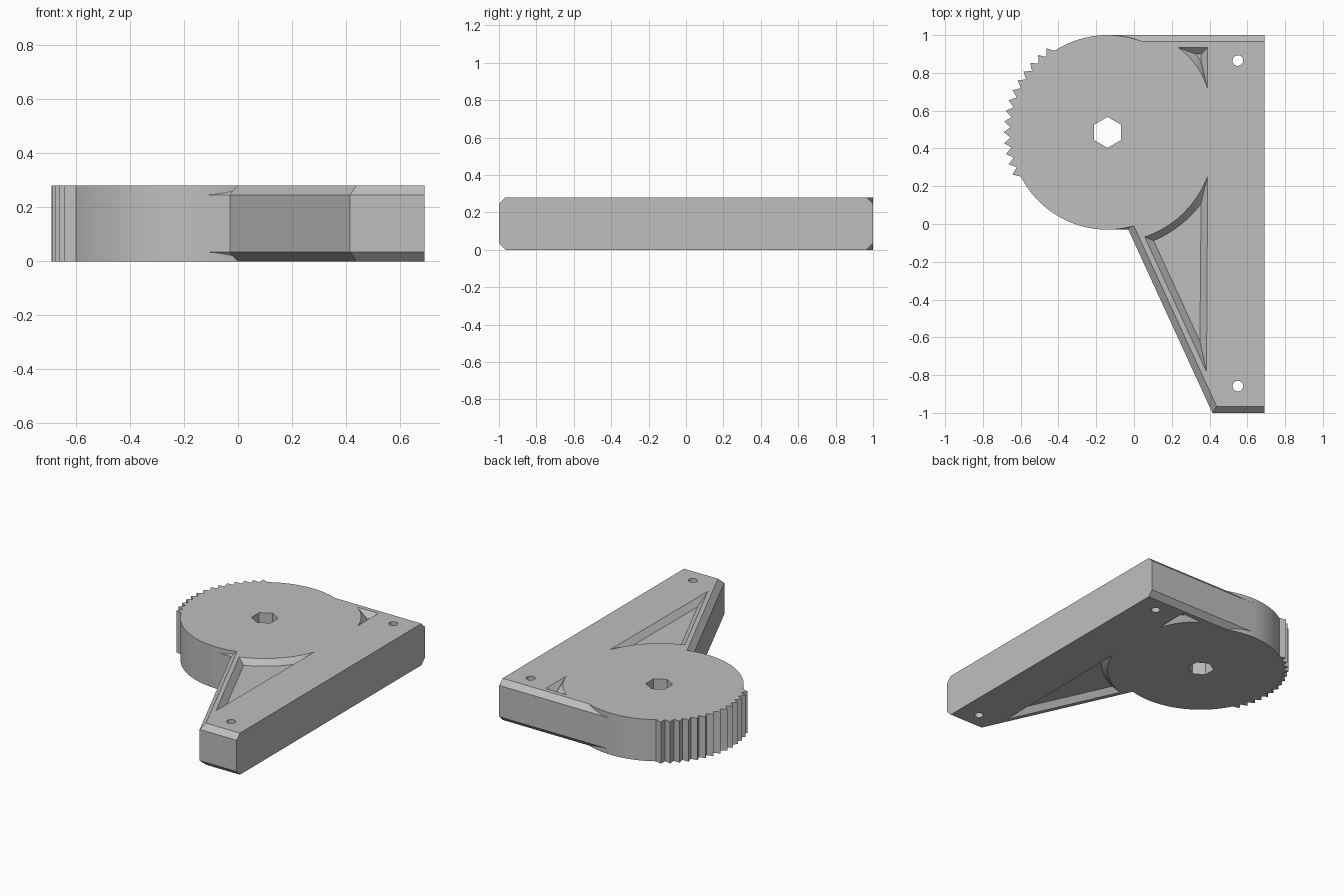
import bpy, bmesh
from math import sin, cos, acos, asin, atan2, radians, pi
from mathutils import Vector

cube = bpy.data.objects.get("Cube")
if cube:
    bpy.data.objects.remove(cube, do_unlink=True)

H = 0.28            # plate thickness
C = 0.035           # chamfer size
CX, CY = -0.14, 0.485
DISC_R, TIP_R = 0.515, 0.55

grey = bpy.data.materials.new("plain grey")
grey.use_nodes = True
colour = (0.52, 0.52, 0.52, 1)
grey.diffuse_color = colour
grey.node_tree.nodes["Principled BSDF"].inputs["Base Color"].default_value = colour


def loft(name, levels):
    """Solid from a stack of (z, outline) levels with equal point counts."""
    bm = bmesh.new()
    rings = [[bm.verts.new((x, y, z)) for x, y in pts] for z, pts in levels]
    n = len(rings[0])
    for a, b in zip(rings, rings[1:]):
        for i in range(n):
            j = (i + 1) % n
            bm.faces.new((a[i], a[j], b[j], b[i]))
    bm.faces.new(rings[0])
    bm.faces.new(rings[-1])
    bmesh.ops.recalc_face_normals(bm, faces=bm.faces)
    mesh = bpy.data.meshes.new(name)
    bm.to_mesh(mesh)
    bm.free()
    mesh.materials.append(grey)
    ob = bpy.data.objects.new(name, mesh)
    bpy.context.collection.objects.link(ob)
    return ob


def combine(target, other, operation):
    """Apply a boolean and remove the helper."""
    mod = target.modifiers.new("combine", 'BOOLEAN')
    mod.operation, mod.object, mod.solver = operation, other, 'EXACT'
    graph = bpy.context.evaluated_depsgraph_get()
    mesh = bpy.data.meshes.new_from_object(target.evaluated_get(graph))
    target.modifiers.clear()
    target.data = mesh
    bpy.data.objects.remove(other, do_unlink=True)


def circle(x, y, r, n, start=0.0):
    return [(x + r * cos(start + 2 * pi * i / n), y + r * sin(start + 2 * pi * i / n))
            for i in range(n)]


def arc(r, a, b, n=20):
    return [(CX + r * cos(a + (b - a) * i / n), CY + r * sin(a + (b - a) * i / n))
            for i in range(n + 1)]


def inset(points, amounts):
    """Move each edge of a counter-clockwise outline inwards by its own amount."""
    pts = [Vector(p) for p in points]
    n = len(pts)
    lines = []
    for i in range(n):
        d = (pts[(i + 1) % n] - pts[i]).normalized()
        normal = Vector((-d.y, d.x))
        lines.append((normal, normal.dot(pts[i]) + amounts[i]))
    out = []
    for i in range(n):
        (p, a), (q, b) = lines[i - 1], lines[i]
        det = p.x * q.y - p.y * q.x
        out.append(((a * q.y - b * p.y) / det, (p.x * b - q.x * a) / det))
    return out


# Mounting frame: chamfered except on its flat mounting side
outline = [(CX, -0.03), (-0.03, -0.03), (0.415, -1), (0.69, -1), (0.69, 1), (CX, 1)]
small = inset(outline, [C, C, C, 0, C, 0])
bracket = loft("ratchet_bracket", [(0, small), (C, outline), (H - C, outline), (H, small)])

# Round head with pointed teeth on its left side
head = []
for deg in range(0, 360, 3):
    tooth = 126 <= deg <= 204 and deg % 6 == 0
    r = TIP_R if tooth else DISC_R
    head.append((CX + r * cos(radians(deg)), CY + r * sin(radians(deg))))
combine(bracket, loft("toothed_head", [(0, head), (H, head)]), 'UNION')

# Sloped-wall pockets beside the head
slope = Vector((0.97, 0.445)).normalized()
slope_angle = atan2(slope.y, slope.x)


def corner_pocket(i):
    r, x, y = 0.588 + i, 0.39 - i, 0.935 - i
    return arc(r, acos((x - CX) / r), asin((y - CY) / r)) + [(x, y)]


def web_pocket(i):
    r, x = 0.588 + i, 0.39 - i
    d = slope.dot(Vector((0.055, -0.065))) + i
    end = slope_angle - acos((d - slope.dot(Vector((CX, CY)))) / r)
    tip = x - 0.006
    return arc(r, -acos((x - CX) / r), end) + [(tip, (d - slope.x * tip) / slope.y)]


OVER = 0.02
for shape in (corner_pocket, web_pocket):
    for face, way in ((H, 1), (0, -1)):
        levels = [(face - way * C, shape(C)), (face + way * OVER, shape(-OVER))]
        combine(bracket, loft("pocket_cutter", levels), 'DIFFERENCE')

# Hexagonal axle hole and two screw holes
holes = [circle(CX, CY, 0.082, 6, pi / 2),
         circle(0.55, 0.865, 0.028, 32),
         circle(0.55, -0.858, 0.028, 32)]
for pts in holes:
    combine(bracket, loft("hole_cutter", [(-0.1, pts), (H + 0.1, pts)]), 'DIFFERENCE')

# Smooth the round walls, keep all edges sharp
bpy.ops.object.select_all(action='DESELECT')
bracket.select_set(True)
bpy.context.view_layer.objects.active = bracket
bpy.ops.object.shade_smooth_by_angle(angle=radians(20))
